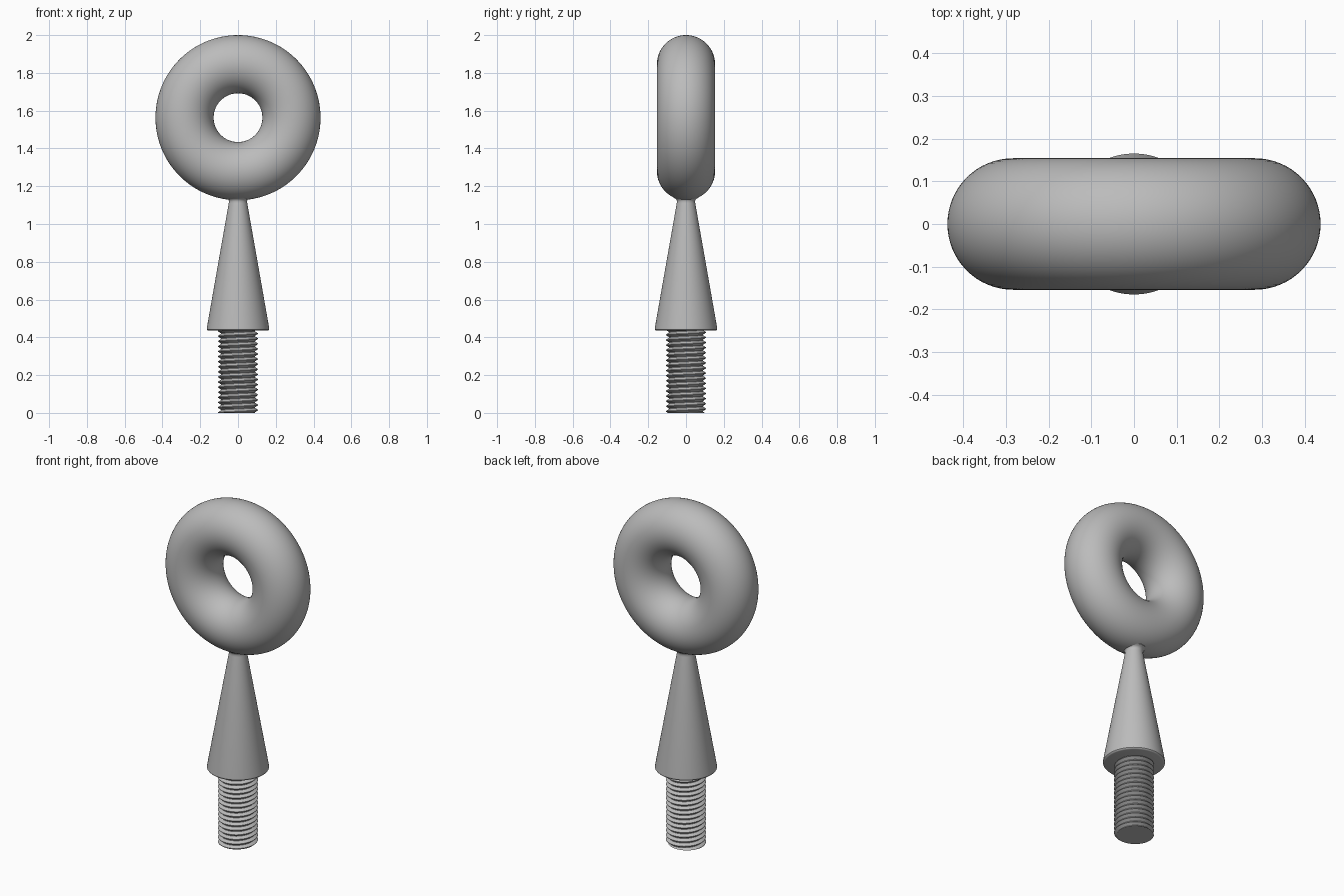
import bpy, bmesh
from math import sin, cos, pi, radians

cube = bpy.data.objects.get("Cube")
if cube:
    bpy.data.objects.remove(cube, do_unlink=True)

steel = bpy.data.materials.new("grey steel")
steel.use_nodes = True
GREY = (0.5, 0.5, 0.5, 1)
steel.diffuse_color = GREY
steel.node_tree.nodes["Principled BSDF"].inputs["Base Color"].default_value = GREY


def finish(bm, name, angle=35):
    """Turn a bmesh into a smooth shaded steel object."""
    bmesh.ops.recalc_face_normals(bm, faces=bm.faces)
    mesh = bpy.data.meshes.new(name)
    bm.to_mesh(mesh)
    bm.free()
    mesh.materials.append(steel)
    obj = bpy.data.objects.new(name, mesh)
    bpy.context.collection.objects.link(obj)
    bpy.ops.object.select_all(action="DESELECT")
    obj.select_set(True)
    bpy.context.view_layer.objects.active = obj
    bpy.ops.object.shade_smooth_by_angle(angle=radians(angle))
    return obj


# Ring
bpy.ops.mesh.primitive_torus_add(
    major_radius=0.283, minor_radius=0.154, major_segments=128, minor_segments=64,
    location=(0, 0, 1.563), rotation=(pi / 2, 0, 0))
ring = bpy.context.object
ring.name = "ring"
ring.data.materials.append(steel)
bpy.ops.object.shade_smooth()

# Tapered shank: rounded bottom rim, narrow neck flaring into the ring
profile = [(0, 0.435), (0.155, 0.435), (0.161, 0.437), (0.165, 0.442), (0.165, 0.45),
           (0.049, 1.11), (0.048, 1.12), (0.05, 1.128), (0.056, 1.134),
           (0.066, 1.139), (0.066, 1.17), (0, 1.17)]
bm = bmesh.new()
points = [bm.verts.new((r, 0, z)) for r, z in profile]
edges = [bm.edges.new(pair) for pair in zip(points, points[1:])]
bmesh.ops.spin(bm, geom=points + edges, cent=(0, 0, 0), axis=(0, 0, 1),
               angle=2 * pi, steps=96)
bmesh.ops.remove_doubles(bm, verts=bm.verts, dist=1e-5)
finish(bm, "tapered_shank")

# Threaded stud: a V profile swept along a helix, trimmed flat at both ends
PITCH, TOP, SEGMENTS = 0.027, 0.44, 64
TOOTH = [(0, 0.09), (0.1, 0.09), (0.5, 0.106), (0.6, 0.106)]
bm = bmesh.new()
rows = [(turn + t, r) for turn in range(-2, int(TOP / PITCH) + 3) for t, r in TOOTH]
grid = []
for s in range(SEGMENTS + 1):
    a = s / SEGMENTS
    grid.append([bm.verts.new((r * cos(2 * pi * a), r * sin(2 * pi * a), PITCH * (t + a)))
                 for t, r in rows])
for left, right in zip(grid, grid[1:]):
    for i in range(len(rows) - 1):
        bm.faces.new((left[i], right[i], right[i + 1], left[i + 1]))
bmesh.ops.remove_doubles(bm, verts=bm.verts, dist=1e-5)
for height, direction in ((0, -1), (TOP, 1)):
    bmesh.ops.bisect_plane(bm, geom=bm.verts[:] + bm.edges[:] + bm.faces[:],
                           plane_co=(0, 0, height), plane_no=(0, 0, direction),
                           clear_outer=True)
bmesh.ops.holes_fill(bm, edges=[e for e in bm.edges if e.is_boundary], sides=0)
finish(bm, "threaded_stud", 25)
